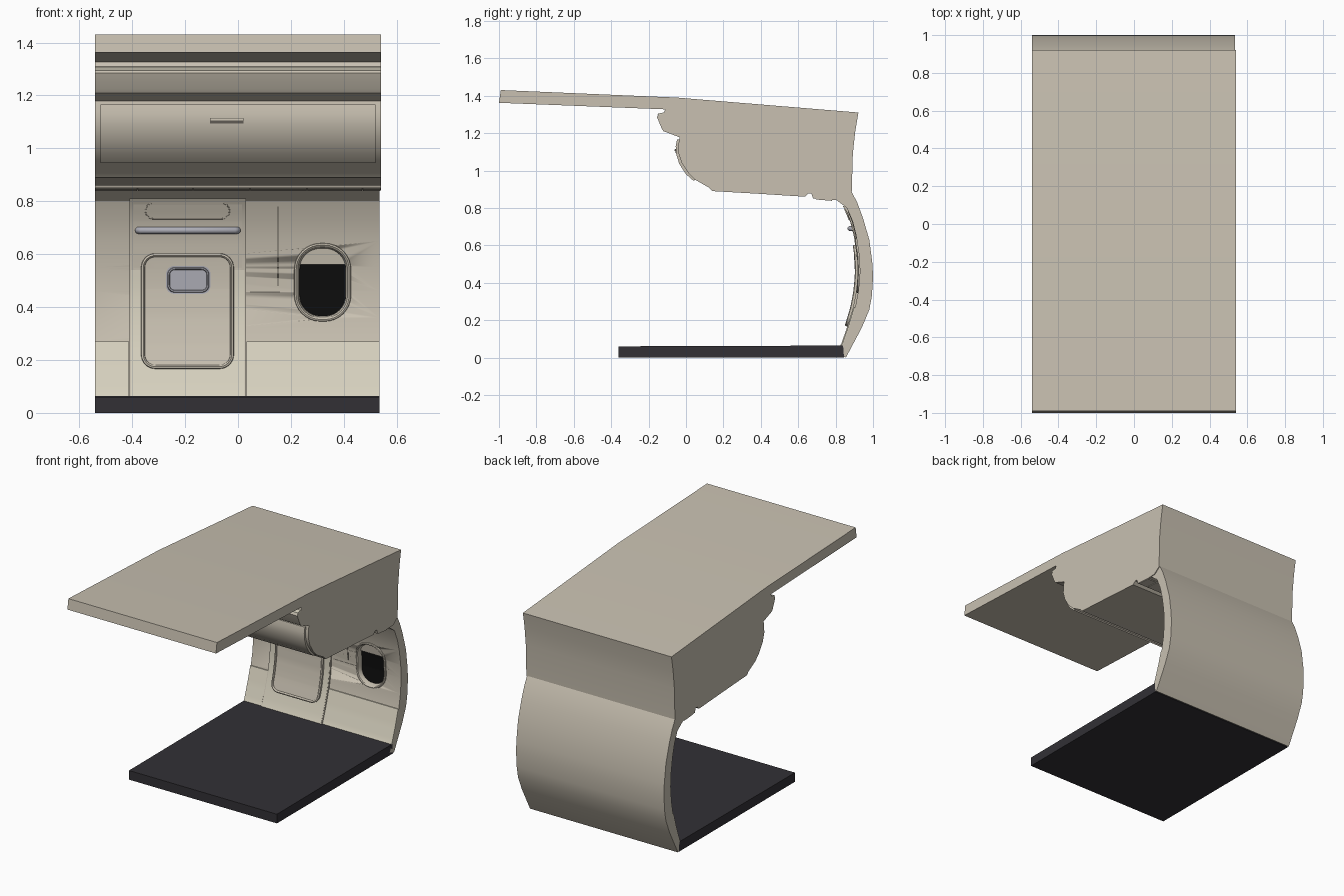
import bpy, bmesh, math
from mathutils import Vector

if "Cube" in bpy.data.objects:
    bpy.data.objects.remove(bpy.data.objects["Cube"])


def material(name, rgb):
    m = bpy.data.materials.new(name)
    m.diffuse_color = (*rgb, 1)
    m.use_nodes = True
    m.node_tree.nodes["Principled BSDF"].inputs["Base Color"].default_value = m.diffuse_color
    return m


CREAM = material("cream", (0.58, 0.53, 0.44))
PALE = material("pale_cream", (0.68, 0.64, 0.52))
SHADOW = material("seam_shadow", (0.12, 0.11, 0.09))
DARK = material("carpet", (0.032, 0.03, 0.036))
BLACK = material("glass_black", (0.004, 0.004, 0.004))
GREY = material("grey_metal", (0.42, 0.42, 0.47))
RED = material("red", (0.4, 0.06, 0.06))

# Cabin side of the wall as (y, z), bottom to top
INNER = [(0.81, 0.02), (0.84, 0.07), (0.875, 0.17), (0.905, 0.27), (0.922, 0.36), (0.93, 0.46),
         (0.925, 0.55), (0.91, 0.65), (0.89, 0.73), (0.86, 0.80), (0.80, 0.845)]


def wall_y(z):
    for (ya, za), (yb, zb) in zip(INNER, INNER[1:]):
        if z <= zb:
            return ya + (yb - ya) * (z - za) / (zb - za)
    return INNER[-1][0]


def finish(name, bm, mat):
    bmesh.ops.recalc_face_normals(bm, faces=bm.faces[:])
    me = bpy.data.meshes.new(name)
    bm.to_mesh(me)
    bm.free()
    me.materials.append(mat)
    me.shade_smooth()
    me.set_sharp_from_angle(angle=math.radians(25))
    ob = bpy.data.objects.new(name, me)
    bpy.context.collection.objects.link(ob)
    return ob


def extrusion(name, profile, x0, x1, mat):
    """Extrude a closed (y, z) profile along x."""
    bm = bmesh.new()
    face = bm.faces.new([bm.verts.new((x0, y, z)) for y, z in profile])
    new = bmesh.ops.extrude_face_region(bm, geom=[face])["geom"]
    for v in new:
        if isinstance(v, bmesh.types.BMVert):
            v.co.x = x1
    if face.is_valid is False or len([f for f in bm.faces if len(f.verts) == len(profile)]) < 2:
        bm.faces.new([v for v in bm.verts if v.co.x == x0])
    return finish(name, bm, mat)


def outline(x0, x1, z0, z1, r, steps=8):
    """Rounded rectangle in x, z with subdivided straights."""
    pts = []
    corners = [(x1 - r, z1 - r), (x0 + r, z1 - r), (x0 + r, z0 + r), (x1 - r, z0 + r)]
    for i, (cx, cz) in enumerate(corners):
        arc = [(cx + r * math.cos(a), cz + r * math.sin(a))
               for a in [(i + k / steps) * math.pi / 2 for k in range(steps + 1)]]
        pts += arc
        nx, nz = corners[(i + 1) % 4]
        b = (i + 1) * math.pi / 2
        end = (nx + r * math.cos(b), nz + r * math.sin(b))
        for k in range(1, 8):
            pts.append(tuple(p + (q - p) * k / 8 for p, q in zip(arc[-1], end)))
    return pts


def sheet(name, x0, x1, z0, z1, r, off, depth, mat, above=None):
    """Plate that follows the wall: front stands 'off' proud of it."""
    bm = bmesh.new()
    pts = outline(x0, x1, z0, z1, r) if r else [(x0, z0), (x1, z0), (x1, z1), (x0, z1)]
    bm.faces.new([bm.verts.new((x, 0, z)) for x, z in pts])
    cuts = [z0 + (z1 - z0) * (k + 0.37) / 12 for k in range(12)] if z1 - z0 > 0.08 else []
    for z in cuts + ([above] if above else []):
        bmesh.ops.bisect_plane(bm, geom=bm.verts[:] + bm.edges[:] + bm.faces[:], plane_co=(0, 0, z),
                               plane_no=(0, 0, 1), clear_inner=(z == above))
    faces = bm.faces[:]
    back = set(bm.verts)
    bmesh.ops.solidify(bm, geom=faces, thickness=1)
    for v in bm.verts:
        front = abs(v.co.y) > 0.5
        v.co.y = wall_y(v.co.z) - off + (0 if front else depth)
    return finish(name, bm, mat)


def frame(name, x0, x1, z0, z1, r, rings, mat):
    """Moulding around a rounded rectangle; rings are (inset, proud) pairs."""
    bm = bmesh.new()
    loops = []
    for inset, off in rings:
        pts = outline(x0 + inset, x1 - inset, z0 + inset, z1 - inset, r - inset)
        loops.append([bm.verts.new((x, wall_y(z) - off, z)) for x, z in pts])
    for a, b in zip(loops, loops[1:]):
        for i in range(len(a)):
            j = (i + 1) % len(a)
            bm.faces.new((a[i], a[j], b[j], b[i]))
    return finish(name, bm, mat)


# Floor, and ceiling with overhead bin as one profile
extrusion("floor", [(-0.36, 0), (0.845, 0), (0.84, 0.064), (-0.36, 0.06)], -0.54, 0.535, DARK)
extrusion("ceiling_and_bin", [
    (-1, 1.362), (-0.99, 1.43), (-0.05, 1.39), (0.922, 1.31), (0.905, 1.21), (0.892, 1.09), (0.886, 0.88),
    (0.84, 0.845), (0.78, 0.842), (0.68, 0.85), (0.67, 0.878), (0.655, 0.878), (0.635, 0.86), (0.4, 0.875),
    (0.14, 0.89), (0.12, 0.91), (0.05, 0.95), (0.01, 0.99), (-0.025, 1.045), (-0.042, 1.10), (-0.04, 1.14),
    (-0.035, 1.178), (-0.12, 1.21), (-0.13, 1.225), (-0.155, 1.285), (-0.15, 1.295), (-0.125, 1.30),
    (-0.115, 1.318), (-0.11, 1.327)], -0.54, 0.54, CREAM)
extrusion("bin_door", [(-0.03, 1.167), (-0.048, 1.165), (-0.055, 1.13), (-0.053, 1.09), (-0.036, 1.035),
                       (0.0, 0.98), (0.04, 0.945), (0.055, 0.955), (0.01, 1.0), (-0.03, 1.08)],
          -0.52, 0.52, CREAM)
extrusion("bin_handle_slot", [(-0.057, 1.093), (-0.058, 1.115), (-0.04, 1.115), (-0.04, 1.093)],
          -0.105, 0.02, SHADOW)
extrusion("bin_handle", [(-0.062, 1.105), (-0.061, 1.113), (-0.04, 1.113), (-0.04, 1.105)],
          -0.105, 0.02, CREAM)
extrusion("ceiling_light_strip", [(-0.152, 1.296), (-0.15, 1.304), (-0.12, 1.31), (-0.12, 1.298)],
          -0.54, 0.54, PALE)

# Service rail segments under the bin
for i, x in enumerate((-0.54, -0.38, -0.17, 0.045, 0.26, 0.47)):
    end = (-0.38, -0.17, 0.045, 0.26, 0.47, 0.54)[i]
    extrusion("service_rail", [(0.69, 0.86), (0.695, 0.845), (0.78, 0.838), (0.79, 0.86)],
              x + 0.002, end - 0.002, CREAM)

# Curved side wall with a window pocket cut into it
OUTER = [(0.886, 0.885), (0.915, 0.83), (0.945, 0.75), (0.98, 0.63), (0.997, 0.5), (1.0, 0.43),
         (0.994, 0.33), (0.98, 0.255), (0.94, 0.16), (0.855, 0.0)]
wall = extrusion("side_wall", INNER + OUTER, -0.54, 0.535, CREAM)
cutter = sheet("window_cutter", 0.225, 0.417, 0.358, 0.628, 0.085, 0.05, 0.085, CREAM)
cutter.hide_render = True
mod = wall.modifiers.new("window_pocket", "BOOLEAN")
mod.operation, mod.solver, mod.object = "DIFFERENCE", "EXACT", cutter
cut_mesh = bpy.data.meshes.new_from_object(wall.evaluated_get(bpy.context.evaluated_depsgraph_get()))
wall.modifiers.clear()
wall.data = cut_mesh
bpy.data.objects.remove(cutter)

# Window
frame("window_frame", 0.212, 0.428, 0.345, 0.642, 0.1,
      [(0, -0.003), (0.002, 0.007), (0.008, 0.010), (0.014, 0.006), (0.02, -0.012), (0.022, -0.033)], CREAM)
sheet("window_glass", 0.226, 0.416, 0.36, 0.626, 0.083, -0.025, 0.006, BLACK)
sheet("window_shade", 0.23, 0.412, 0.362, 0.624, 0.08, -0.014, 0.006, CREAM, above=0.56)
sheet("shade_grip", 0.293, 0.345, 0.571, 0.586, 0.007, -0.006, 0.01, SHADOW)
sheet("shade_grip_lip", 0.296, 0.342, 0.574, 0.582, 0.003, -0.002, 0.01, CREAM)
sheet("panel_seam", 0.150, 0.153, 0.48, 0.78, 0, 0.003, 0.006, SHADOW)

# Lower wall panels with a dark seam, either side of the door
for x0, x1 in ((-0.54, -0.412), (0.032, 0.535)):
    sheet("lower_wall_panel", x0, x1, 0.055, 0.269, 0, 0.006, 0.012, PALE)
    sheet("lower_wall_seam", x0, x1, 0.269, 0.276, 0, 0.003, 0.008, SHADOW)

# Door, header and inner panel
sheet("door", -0.41, 0.03, 0.055, 0.81, 0, 0.009, 0.015, CREAM)
sheet("door_lower", -0.405, 0.025, 0.06, 0.54, 0, 0.011, 0.012, PALE)
sheet("door_header", -0.395, 0.015, 0.54, 0.80, 0.012, 0.013, 0.015, CREAM)
sheet("door_panel", -0.355, -0.025, 0.175, 0.597, 0.05, 0.018, 0.02, CREAM)
frame("door_panel_frame", -0.367, -0.015, 0.166, 0.604, 0.055,
      [(0, 0.008), (0.002, 0.022), (0.009, 0.026), (0.014, 0.022), (0.016, 0.012)], CREAM)
sheet("door_slot", -0.348, -0.034, 0.735, 0.792, 0.027, 0.014, 0.012, CREAM)
frame("door_slot_frame", -0.352, -0.03, 0.731, 0.796, 0.032,
      [(0, 0.01), (0.001, 0.017), (0.004, 0.017), (0.005, 0.01)], CREAM)

# Door handle, grab bar and latch
sheet("handle_bezel", -0.272, -0.104, 0.45, 0.555, 0.03, 0.021, 0.015, GREY)
frame("handle_rim", -0.268, -0.108, 0.454, 0.551, 0.03,
      [(0, 0.019), (0.003, 0.027), (0.008, 0.027), (0.011, 0.019)], GREY)
sheet("handle_slot", -0.258, -0.118, 0.5, 0.518, 0.004, 0.024, 0.01, SHADOW)
sheet("handle_red_band", -0.258, -0.118, 0.506, 0.515, 0.002, 0.027, 0.01, RED)
sheet("handle_lever", -0.255, -0.121, 0.468, 0.5, 0.014, 0.031, 0.015, GREY)
sheet("door_latch", -0.23, -0.15, 0.197, 0.234, 0.003, 0.028, 0.02, CREAM)
sheet("door_latch_seam", -0.233, -0.147, 0.194, 0.237, 0.003, 0.021, 0.01, SHADOW)

curve = bpy.data.curves.new("grab_bar", "CURVE")
curve.dimensions = "3D"
curve.bevel_depth, curve.bevel_resolution, curve.use_fill_caps = 0.013, 4, True
path = [(-0.375, 0.9), (-0.377, 0.885), (-0.365, 0.876), (-0.014, 0.876), (-0.002, 0.885), (-0.004, 0.9)]
spline = curve.splines.new("POLY")
spline.points.add(len(path) - 1)
for p, (x, y) in zip(spline.points, path):
    p.co = (x, y, 0.69, 1)
curve.materials.append(GREY)
bpy.context.collection.objects.link(bpy.data.objects.new("grab_bar", curve))
